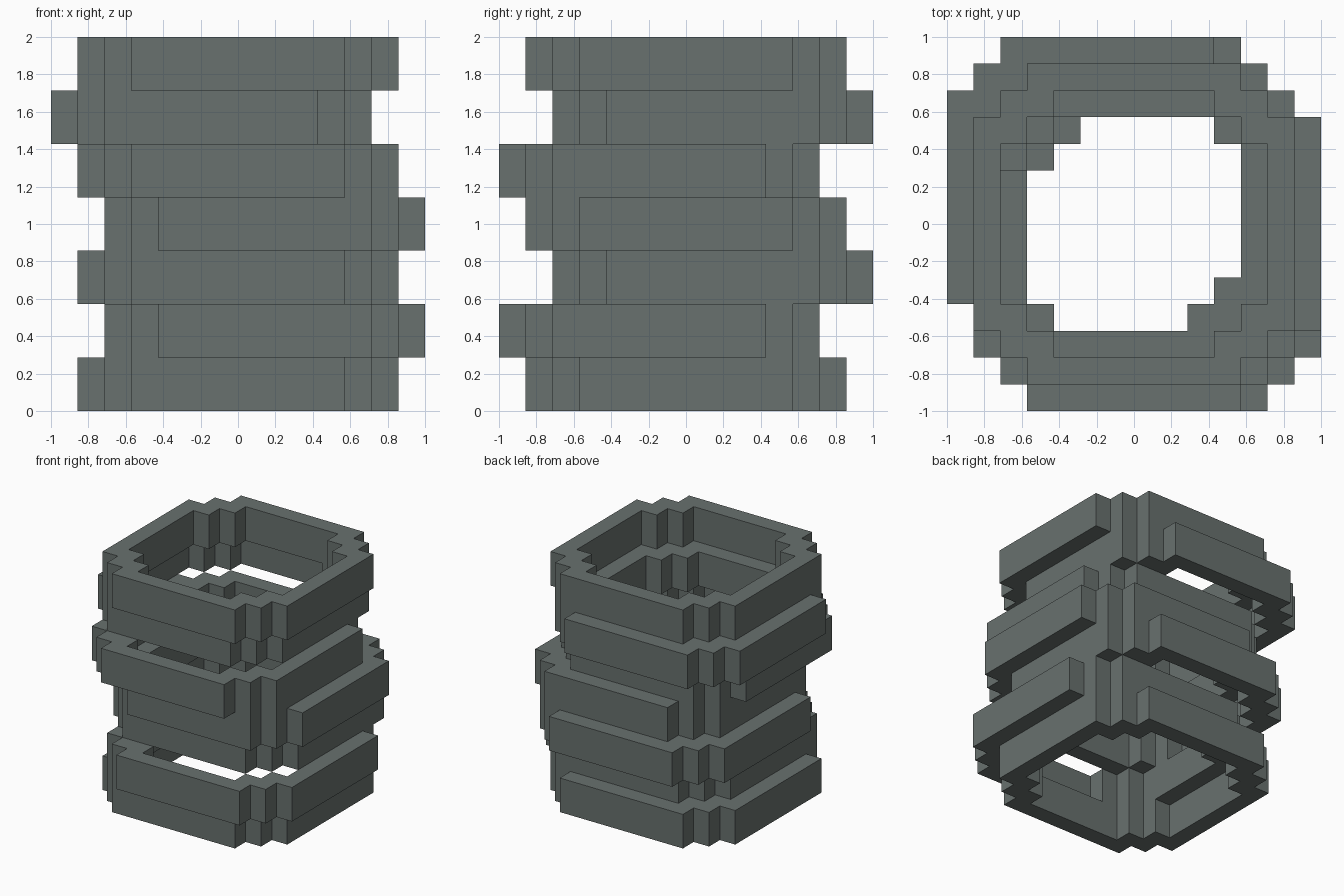
import bpy
import bmesh

cube = bpy.data.objects.get("Cube")
if cube:
    bpy.data.objects.remove(cube, do_unlink=True)

UNIT = 1 / 7            # one block of the grid
HEIGHT = 2              # blocks per ring

stone = bpy.data.materials.new("grey_green_stone")
stone.use_nodes = True
colour = (0.14, 0.165, 0.158, 1)
stone.diffuse_color = colour
stone.node_tree.nodes["Principled BSDF"].inputs["Base Color"].default_value = colour


def stepped_outline(half, flat):
    """Square outline with two-step corners, from one corner turned four times."""
    corner = [(half, flat), (half - 1, flat), (half - 1, half - 1),
              (flat, half - 1), (flat, half)]
    points = []
    for _ in range(4):
        points += corner
        corner = [(-y, x) for x, y in corner]
    return points


def make_ring(name, level, dx, dy):
    bm = bmesh.new()

    def loop(points, z):
        return [bm.verts.new(((x + dx) * UNIT, (y + dy) * UNIT, z * UNIT))
                for x, y in points]

    outer, inner = stepped_outline(6, 4), stepped_outline(5, 3)
    low, high = level * HEIGHT, (level + 1) * HEIGHT
    # Outer wall, top, inner wall and underside, as a closed band
    loops = [loop(outer, low), loop(outer, high), loop(inner, high), loop(inner, low)]
    count = len(outer)
    for a, b in zip(loops, loops[1:] + loops[:1]):
        for i in range(count):
            j = (i + 1) % count
            bm.faces.new((a[i], a[j], b[j], b[i]))
    bmesh.ops.recalc_face_normals(bm, faces=bm.faces)
    mesh = bpy.data.meshes.new(name)
    bm.to_mesh(mesh)
    bm.free()
    mesh.materials.append(stone)
    bpy.context.collection.objects.link(bpy.data.objects.new(name, mesh))


# Rings from the ground up, each shifted sideways by whole blocks
rings = [("base_ring", 0, 0), ("second_ring", 1, -1), ("third_ring", 0, 1),
         ("middle_ring", 1, 0), ("fifth_ring", 0, -1), ("sixth_ring", -1, 1),
         ("top_ring", 0, 0)]
for level, (name, dx, dy) in enumerate(rings):
    make_ring(name, level, dx, dy)
